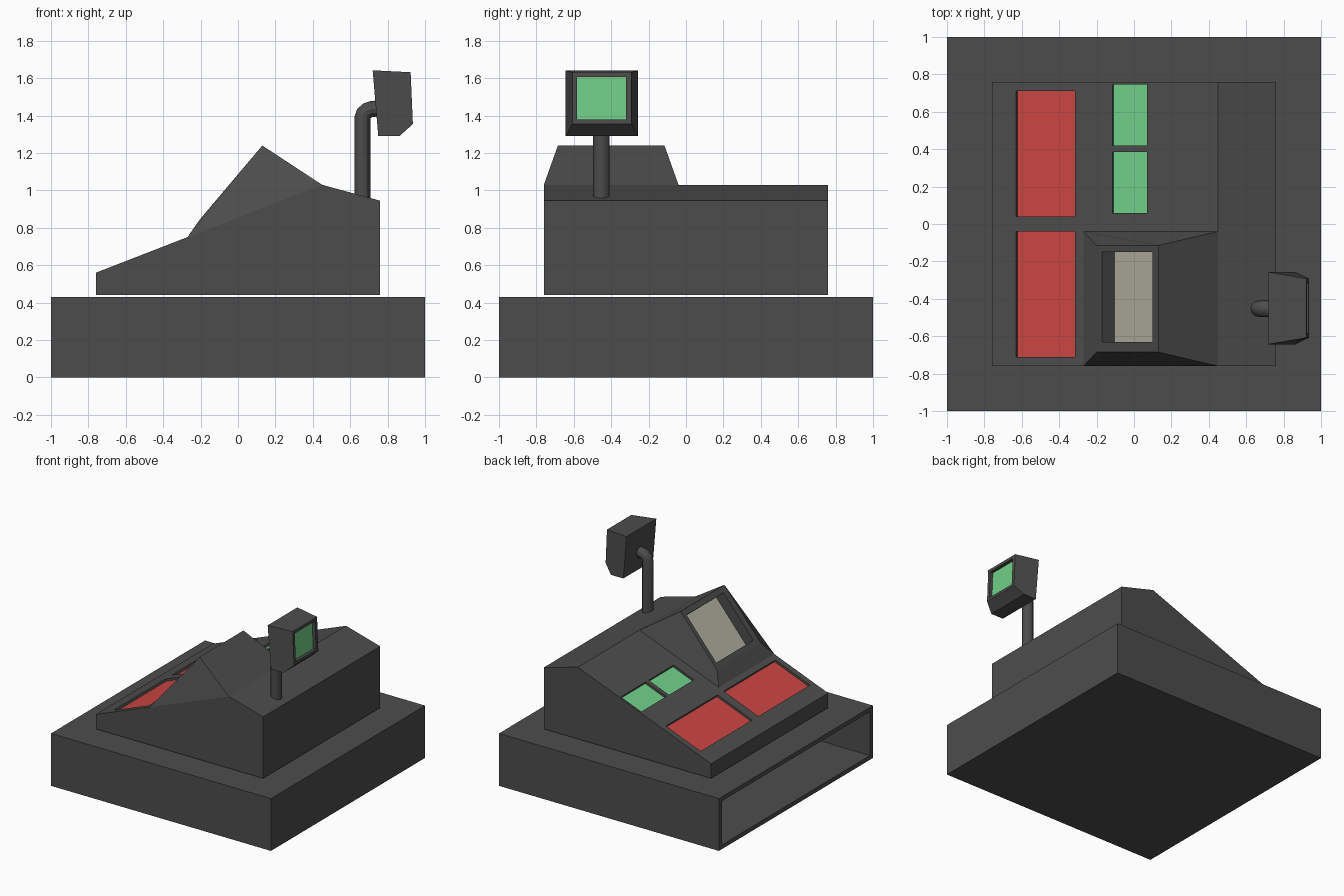
import bpy, bmesh
from mathutils import Vector

if "Cube" in bpy.data.objects:
    bpy.data.objects.remove(bpy.data.objects["Cube"])


def material(name, rgb):
    m = bpy.data.materials.new(name)
    m.diffuse_color = (*rgb, 1)
    m.use_nodes = True
    m.node_tree.nodes["Principled BSDF"].inputs["Base Color"].default_value = m.diffuse_color
    return m


GREY = material("dark_grey", (0.073, 0.073, 0.073))
RED = material("red_keys", (0.60, 0.061, 0.053))
GREEN = material("green", (0.165, 0.63, 0.25))
BEIGE = material("beige_screen", (0.48, 0.47, 0.375))


def prism(name, profile, y0, y1, mat=GREY):
    """Extrude an xz profile along y; an optional third value insets that corner."""
    bm = bmesh.new()
    sides = []
    for y, s in ((y0, 1), (y1, -1)):
        sides.append([bm.verts.new((p[0], y + s * (p[2] if len(p) > 2 else 0), p[1]))
                      for p in profile])
        bm.faces.new(sides[-1])
    n = len(profile)
    for i in range(n):
        j = (i + 1) % n
        bm.faces.new((sides[0][i], sides[0][j], sides[1][j], sides[1][i]))
    bmesh.ops.recalc_face_normals(bm, faces=bm.faces)
    me = bpy.data.meshes.new(name)
    bm.to_mesh(me)
    bm.free()
    me.materials.append(mat)
    ob = bpy.data.objects.new(name, me)
    bpy.context.collection.objects.link(ob)
    return ob


def cut(ob, cutter):
    mod = ob.modifiers.new("cut", 'BOOLEAN')
    mod.operation = 'DIFFERENCE'
    mod.solver = 'EXACT'
    mod.object = cutter
    bpy.context.view_layer.objects.active = ob
    bpy.ops.object.modifier_apply(modifier=mod.name)
    bpy.data.objects.remove(cutter)


def recess(ob, name, a, b, y0, y1, depth, mat):
    """Sink a coloured panel into the face whose outline runs from a to b."""
    a, b = Vector(a), Vector(b)
    d = (b - a).normalized()
    n = Vector((-d.y, d.x))

    def slab(lo, hi):
        return [a + n * lo, b + n * lo, b + n * hi, a + n * hi]

    cut(ob, prism("cutter", slab(-depth, 0.04), y0, y1))
    prism(name, slab(-depth, -depth + 0.004), y0, y1, mat)


# Drawer housing, hollow and open on the operator side
base = prism("drawer_housing", [(-1, 0), (1, 0), (1, 0.43), (-1, 0.43)], -1, 1)
cut(base, prism("cutter", [(-1.1, 0.035), (0.96, 0.035), (0.96, 0.395), (-1.1, 0.395)],
                -0.96, 0.96))

# Wedge body with recessed key panels
body = prism("body", [(-0.76, 0.44), (0.76, 0.44), (0.76, 0.945), (0.45, 1.03),
                      (-0.76, 0.56)], -0.76, 0.76)


def on_slope(x):
    return (x, 0.56 + (x + 0.76) * 0.47 / 1.21)


for i, (x0, x1, y0, y1, mat) in enumerate((
        (-0.63, -0.315, -0.71, -0.04, RED), (-0.63, -0.315, 0.04, 0.71, RED),
        (-0.115, 0.07, 0.06, 0.385, GREEN), (-0.115, 0.07, 0.42, 0.745, GREEN))):
    recess(body, f"key_panel_{i + 1}", on_slope(x0), on_slope(x1), y0, y1, 0.022, mat)

# Raised operator screen hood
hood = prism("screen_hood", [(*on_slope(-0.27), 0), (-0.20, 0.85, 0.075),
                             (0.13, 1.24, 0.075), (0.45, 1.03, 0)], -0.76, -0.04)
recess(hood, "operator_screen", (-0.17, 0.885), (0.10, 1.205), -0.63, -0.15, 0.09, BEIGE)

# Customer display head
head = prism("display_head", [(0.72, 1.642, 0), (0.923, 1.632, 0.035), (0.935, 1.355, 0.035),
                              (0.863, 1.29, 0), (0.75, 1.29, 0)], -0.643, -0.257)
recess(head, "customer_display", (0.924, 1.607), (0.934, 1.378), -0.583, -0.32, 0.03, GREEN)

# Bent pole carrying the display
cu = bpy.data.curves.new("display_pole", 'CURVE')
cu.dimensions = '3D'
cu.bevel_depth = 0.043
cu.bevel_resolution = 4
path = [(0.665, 0.95), (0.665, 1.385), (0.672, 1.41), (0.69, 1.427), (0.715, 1.435),
        (0.77, 1.44)]
sp = cu.splines.new('POLY')
sp.points.add(len(path) - 1)
for p, (x, z) in zip(sp.points, path):
    p.co = (x, -0.453, z, 1)
cu.materials.append(GREY)
pole = bpy.data.objects.new("display_pole", cu)
bpy.context.collection.objects.link(pole)
bpy.ops.object.select_all(action='DESELECT')
pole.select_set(True)
bpy.context.view_layer.objects.active = pole
bpy.ops.object.convert(target='MESH')
bpy.ops.object.shade_smooth_by_angle()
